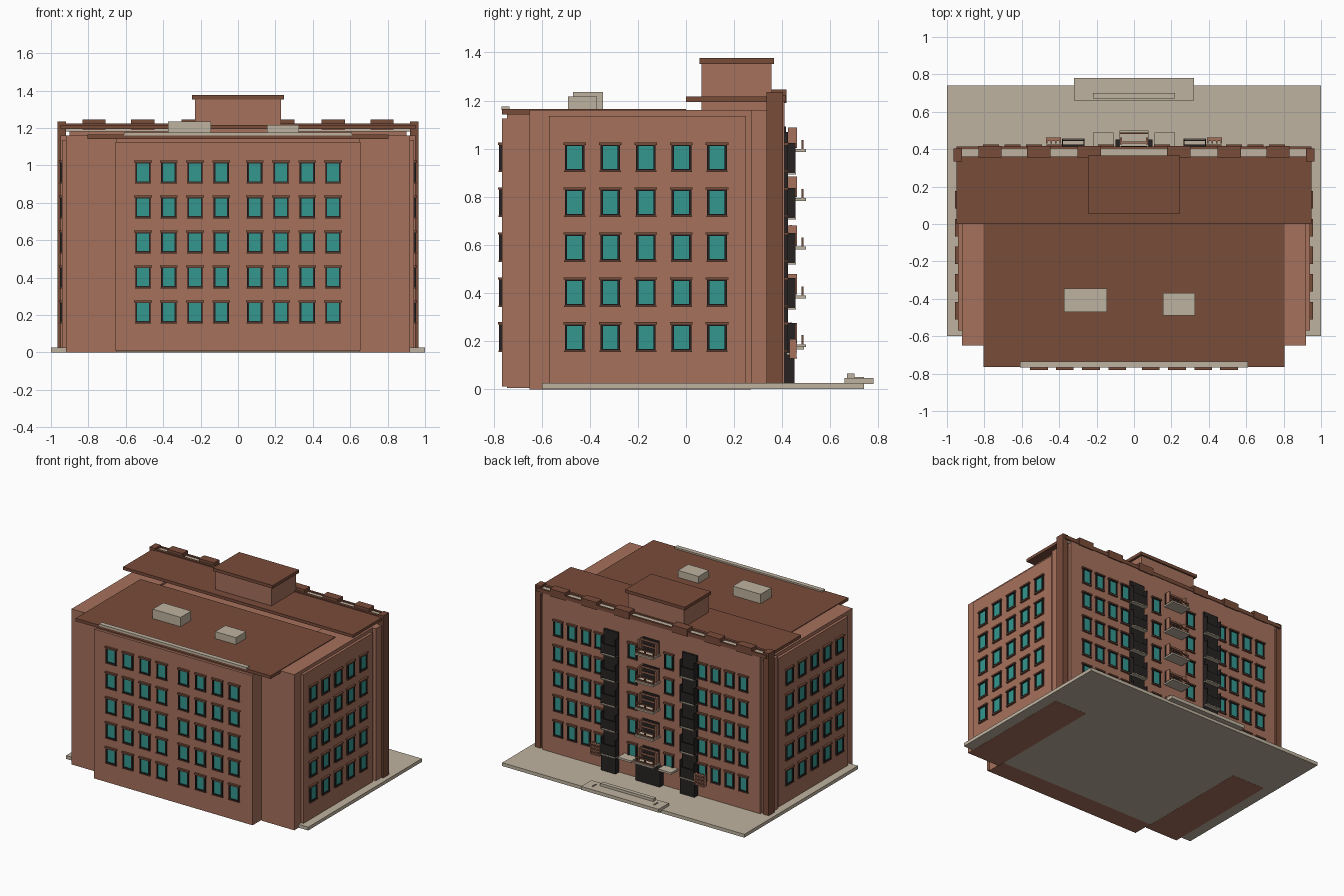
import bpy
import bmesh

cube = bpy.data.objects.get("Cube")
if cube:
    bpy.data.objects.remove(cube, do_unlink=True)


def material(name, rgb):
    m = bpy.data.materials.new(name)
    m.use_nodes = True
    m.diffuse_color = (*rgb, 1)
    m.node_tree.nodes["Principled BSDF"].inputs["Base Color"].default_value = (*rgb, 1)
    return m


BRICK = material("brick", (0.38, 0.165, 0.107))
BROWN = material("roof brown", (0.19, 0.072, 0.042))
STONE = material("pale stone", (0.52, 0.45, 0.35))
GLASS = material("teal glass", (0.035, 0.31, 0.28))
DARK = material("dark metal", (0.02, 0.016, 0.016))


def part(name, mat, boxes):
    """One object made of boxes given as (x range, y range, z range)."""
    bm = bmesh.new()
    for ranges in boxes:
        geom = bmesh.ops.create_cube(bm, size=1)["verts"]
        for v in geom:
            for i, (lo, hi) in enumerate(ranges):
                v.co[i] = (lo + hi) / 2 + v.co[i] * (hi - lo)
    bmesh.ops.recalc_face_normals(bm, faces=bm.faces)
    mesh = bpy.data.meshes.new(name)
    bm.to_mesh(mesh)
    bm.free()
    mesh.materials.append(mat)
    ob = bpy.data.objects.new(name, mesh)
    bpy.context.collection.objects.link(ob)
    return ob


def span(c, w):
    return (c - w / 2, c + w / 2)


def both(x0, x1):
    return [(x0, x1), (-x1, -x0)]


# Ground slab and entrance step
part("ground_slab", STONE, [((-1, 1), (-0.6, 0.74), (0, 0.025))])
part("entrance_step", STONE, [
    ((-0.32, 0.32), (0.66, 0.78), (0.02, 0.045)),
    ((-0.22, 0.22), (0.67, 0.70), (0.045, 0.065)),
    *[(x, (0.70, 0.74), (0.045, 0.05)) for x in both(0.25, 0.26)]])

# Brick masses
part("side_wings", BRICK, [(x, (-0.65, 0.27), (-0.001, 1.16)) for x in both(0.65, 0.92)])
part("side_panels", BRICK, [(x, (-0.57, 0.25), (0.01, 1.135)) for x in both(0.92, 0.94)])
part("core_block", BRICK, [((-0.65, 0.65), (-0.745, 0.3), (0.005, 1.145))])
part("front_panel", BRICK, [((-0.655, 0.655), (-0.765, -0.745), (0.01, 1.125))])
part("back_block", BRICK, [((-0.95, 0.95), (0.27, 0.39), (0.01, 1.16))])
part("back_panel", BRICK, [((-0.9, 0.9), (0.37, 0.41), (0.02, 1.195))])
part("corner_pilasters", BROWN, [(x, (0.335, 0.403), (0.02, 1.235)) for x in both(0.92, 0.965)])

# Roofs, parapet and penthouse
part("front_roof", BROWN, [((-0.805, 0.805), (-0.765, 0), (1.142, 1.165))])
part("front_roof_strip", STONE, [((-0.61, 0.61), (-0.768, -0.735), (1.16, 1.176))])
part("back_roof", BROWN, [((-0.95, 0.95), (0, 0.36), (1.195, 1.217))])
part("parapet_strip", STONE, [((-0.92, 0.92), (0.36, 0.4), (1.18, 1.215))])
part("parapet_edge", BROWN, [((-0.95, 0.95), (0.4, 0.415), (1.195, 1.222)),
                             ((-0.95, 0.95), (0.34, 0.36), (1.195, 1.225))])
part("parapet_blocks", BROWN, [(span(s * x, 0.125), (0.355, 0.418), (1.19, 1.245))
                               for s in (-1, 1) for x in (0.24, 0.51, 0.77)])
part("penthouse", BRICK, [((-0.23, 0.23), (0.065, 0.355), (1.16, 1.36))])
part("penthouse_cap", BROWN, [((-0.247, 0.247), (0.057, 0.367), (1.353, 1.376))])
part("roof_units", STONE, [((-0.375, -0.145), (-0.47, -0.345), (1.16, 1.235)),
                           ((0.155, 0.325), (-0.49, -0.37), (1.16, 1.217))])

# Windows: frame bars, pane, lintel and sill on each wall
ROWS = [0.215 + 0.187 * i for i in range(5)]


def windows(name, wall, columns, w=0.082, h=0.116):
    """wall(u, d) gives the x and y ranges for a width span and a depth."""
    frame, pane, trim = [], [], []
    b = 0.01
    for z in ROWS:
        for u in columns:
            for s in (-1, 1):
                frame.append((*wall(span(u + s * (w - b) / 2, b), 0.012), span(z, h)))
                frame.append((*wall(span(u, w), 0.012), span(z + s * (h - b) / 2, b)))
            pane.append((*wall(span(u, w - b), 0.005), span(z, h - b)))
            trim.append((*wall(span(u, w + 0.012), 0.016), span(z + h / 2, 0.01)))
            trim.append((*wall(span(u, w + 0.006), 0.014), span(z - h / 2, 0.006)))
    part(name + "_window_frames", DARK, frame)
    part(name + "_window_panes", GLASS, pane)
    part(name + "_window_trim", BROWN, trim)


front_cols = [s * x for s in (-1, 1) for x in (0.09, 0.23, 0.37, 0.508)]
side_cols = [-0.463 + 0.148 * i for i in range(5)]
back_cols = [s * x for s in (-1, 1) for x in (0.15, 0.425, 0.535, 0.65, 0.765)]
windows("front", lambda u, d: (u, (-0.765 - d, -0.765)), front_cols)
windows("left", lambda u, d: ((0.94, 0.94 + d), u), side_cols)
windows("right", lambda u, d: ((-0.94 - d, -0.94), u), side_cols)
windows("back", lambda u, d: (u, (0.41, 0.41 + d)), back_cols, 0.072)

# Dark stair bays with a railing on every floor
bays = both(0.265, 0.385)
part("stair_bay_panels", DARK, [(x, (0.41, 0.425), (0.17, 1.07)) for x in bays])
part("stair_bay_railings", DARK,
     [(x, (0.445, 0.452), (z - 0.06, z + 0.01)) for x in bays for z in ROWS]
     + [(span((a + b) / 2 + o, 0.006), (0.42, 0.455), (z - 0.065, z + 0.06))
        for a, b in bays for o in (-0.058, 0.058) for z in ROWS])
part("stair_bay_ledges", STONE,
     [(x, (0.42, 0.458), span(z - 0.068, 0.006)) for x in bays for z in ROWS])

# Central balconies with lattice screens
FLOORS = [0.18 + 0.203 * i for i in range(5)]
part("balcony_recesses", DARK, [((-0.07, 0.07), (0.41, 0.416), (z, z + 0.1)) for z in FLOORS])
part("balcony_slabs", STONE, [((-0.077, 0.077), (0.41, 0.5), span(z, 0.012)) for z in FLOORS])
part("balcony_rails", BROWN, [((-0.075, 0.075), (0.48, 0.488), (z + a, z + a + 0.01))
                              for z in FLOORS for a in (0.006, 0.034)]
     + [(span(x, 0.008), (0.48, 0.488), (z, z + 0.04)) for z in FLOORS for x in (-0.07, 0, 0.07)])
part("balcony_screens", BRICK,
     [(span(x, 0.012), (0.425, 0.462), (z + 0.01, z + 0.095)) for z in FLOORS for x in (-0.07, 0.07)]
     + [((-0.07, 0.07), (0.43, 0.44), span(z + a, 0.012)) for z in FLOORS for a in (0.05, 0.09)])

# Entrance doors, canopies and lattice boxes
part("entrance_doors", DARK, [(x, (0.41, 0.452), (0.02, 0.165)) for x in bays + [(-0.1, 0.1)]])
part("entrance_canopies", STONE, [(x, (0.41, 0.49), (0.165, 0.18)) for x in both(0.11, 0.22)])
lattice = []
for s in (-1, 1):
    for i in range(4):
        lattice.append((span(s * 0.43, 0.08), (0.445, 0.462), span(0.13 + i * 0.025, 0.008)))
        lattice.append((span(s * 0.43 - 0.036 + i * 0.024, 0.008), (0.43, 0.46), (0.126, 0.209)))
part("entrance_lattices", BRICK, lattice)
